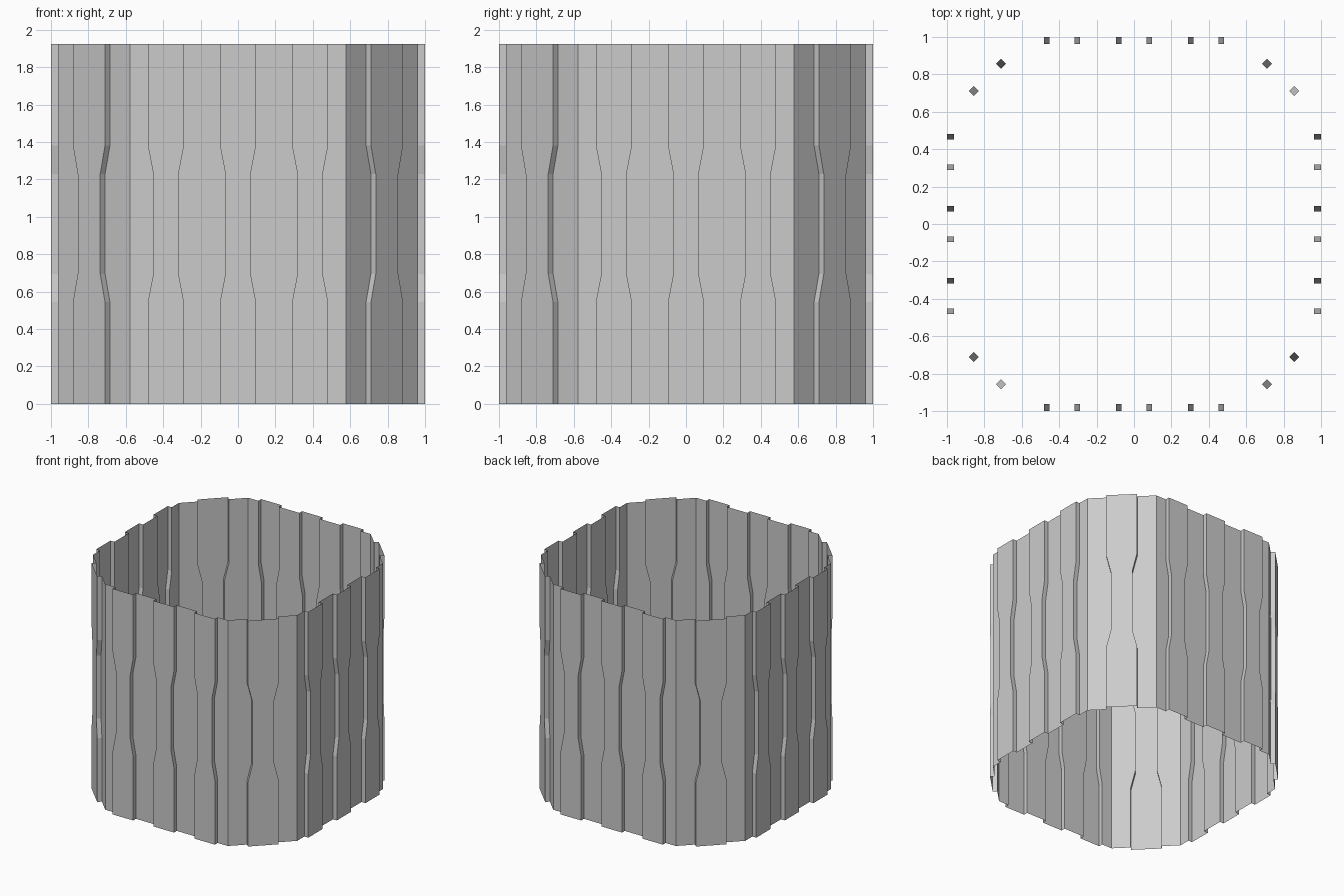
import bpy, bmesh
from mathutils import Matrix, Vector
from math import pi, sqrt

if "Cube" in bpy.data.objects:
    bpy.data.objects.remove(bpy.data.objects["Cube"])

HEIGHT = 1.925
INNER, OUTER = 0.963, 1.0            # wall plane / rib plane of straight sides
CORNER = 0.578                       # half length of a straight side
STEP = OUTER - INNER
Z_LEVELS = [0, 0.545, 0.695, 1.23, 1.38, HEIGHT]
NARROW = [0, 0, 1, 1, 0, 0]          # where the ribs are pinched


def wall_panel(name, dist, half, ribs, rib_half, pinch, angle):
    """Sheet wall facing -y at distance dist, with raised ribs pinched at mid height."""
    rows = []
    bm = bmesh.new()
    rot = Matrix.Rotation(angle, 3, 'Z')
    for z, n in zip(Z_LEVELS, NARROW):
        w = rib_half - pinch * n
        pts = [(-half, dist)]
        for c in ribs:
            pts += [(c - w, dist), (c - w, dist + STEP),
                    (c + w, dist + STEP), (c + w, dist)]
        pts.append((half, dist))
        rows.append([bm.verts.new(rot @ Vector((t, -d, z))) for t, d in pts])
    for lo, hi in zip(rows, rows[1:]):
        for i in range(len(lo) - 1):
            bm.faces.new((lo[i], lo[i + 1], hi[i + 1], hi[i]))
    mesh = bpy.data.meshes.new(name)
    bm.to_mesh(mesh)
    bm.free()
    obj = bpy.data.objects.new(name, mesh)
    bpy.context.collection.objects.link(obj)


diag_dist = (INNER + CORNER) / sqrt(2)
diag_half = (INNER - CORNER) / sqrt(2)
spacing = CORNER * 2 / 3

for k in range(4):
    # straight side with three ribs
    wall_panel(f"side_wall_{k + 1}", INNER, CORNER,
               [-spacing, 0, spacing], spacing / 4, 0.029, k * pi / 2)
    # chamfered corner with one wide rib
    wall_panel(f"corner_wall_{k + 1}", diag_dist, diag_half,
               [0], 0.121, 0.036, k * pi / 2 + pi / 4)
